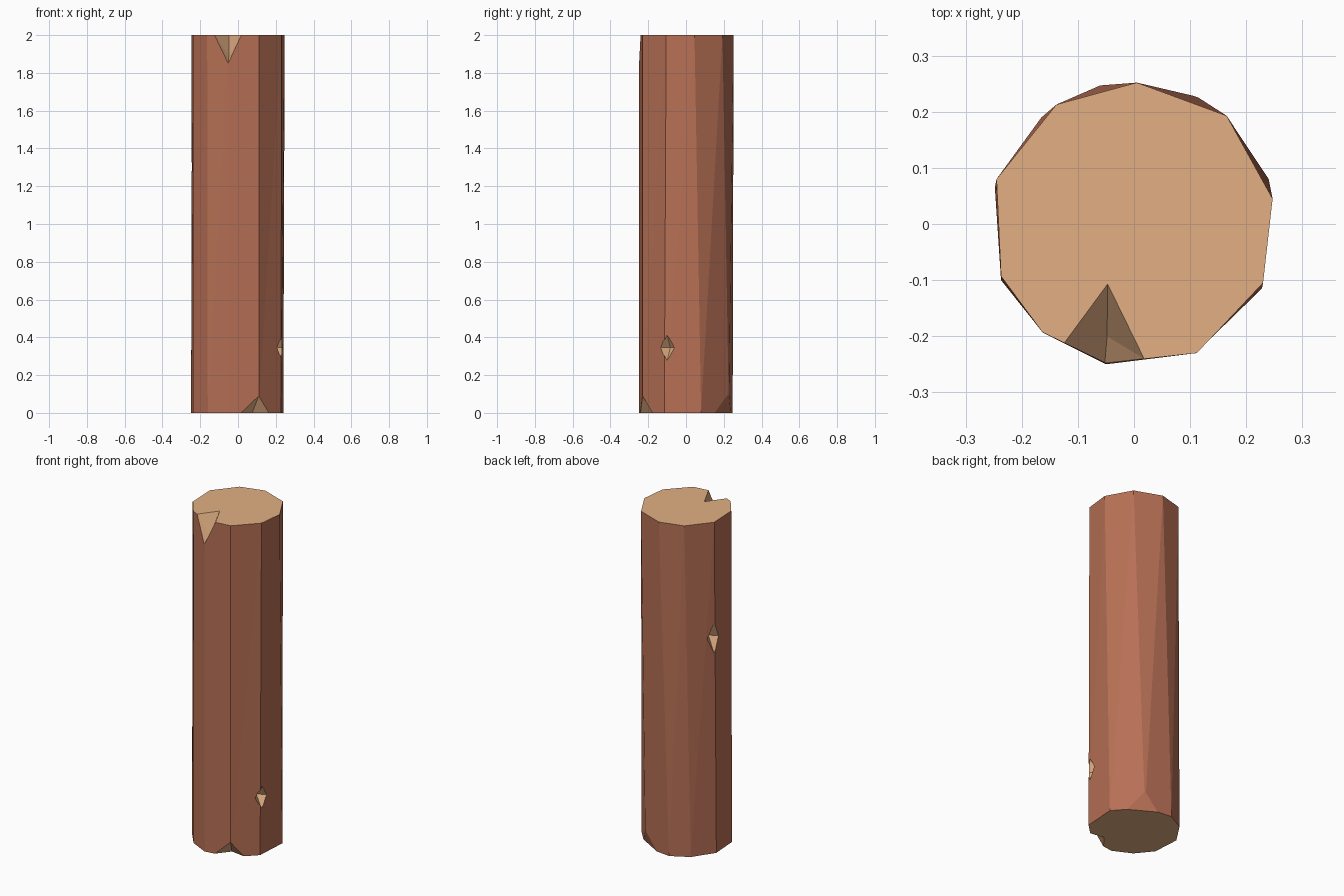
import bpy, bmesh
from mathutils import Vector

if "Cube" in bpy.data.objects:
    bpy.data.objects.remove(bpy.data.objects["Cube"])


def material(name, color):
    m = bpy.data.materials.new(name)
    m.diffuse_color = (*color, 1)
    m.use_nodes = True
    m.node_tree.nodes["Principled BSDF"].inputs["Base Color"].default_value = m.diffuse_color
    return m


bark = material("bark", (0.47, 0.16, 0.09))
wood = material("cut_wood", (0.76, 0.43, 0.23))


def add_object(name, bm, mats):
    bmesh.ops.recalc_face_normals(bm, faces=bm.faces)
    me = bpy.data.meshes.new(name)
    bm.to_mesh(me)
    bm.free()
    for m in mats:
        me.materials.append(m)
    ob = bpy.data.objects.new(name, me)
    bpy.context.collection.objects.link(ob)
    return ob


# Slightly twisted ten-sided trunk
top = [(0.005, 0.252), (0.165, 0.193), (0.247, 0.045), (0.23, -0.105), (0.112, -0.23),
       (-0.05, -0.248), (-0.163, -0.193), (-0.237, -0.093), (-0.245, 0.08), (-0.138, 0.213)]
bottom = [(-0.06, 0.247), (0.112, 0.227), (0.24, 0.08), (0.228, -0.115), (0.11, -0.23),
          (-0.05, -0.25), (-0.16, -0.195), (-0.237, -0.1), (-0.248, 0.065), (-0.165, 0.19)]
bm = bmesh.new()
tv = [bm.verts.new((x, y, 2)) for x, y in top]
bv = [bm.verts.new((x, y, 0)) for x, y in bottom]
for i in range(10):
    j = (i + 1) % 10
    bm.faces.new((bv[i], bv[j], tv[i]))
    bm.faces.new((bv[j], tv[j], tv[i]))
for ring in (tv, bv):
    bm.faces.new(ring).material_index = 1

# Bark-coloured bevel at the back right of the foot
a, b, c = Vector((0.18, 0.15, 0)), Vector((0.03, 0.236, 0)), Vector((0.114, 0.225, 0.1))
n = (b - a).cross(c - a).normalized()
if n.dot(Vector((1, 1, 0))) < 0:
    n = -n
cut = bmesh.ops.bisect_plane(bm, geom=bm.verts[:] + bm.edges[:] + bm.faces[:],
                             plane_co=a, plane_no=n, clear_outer=True)
rim = [e for e in cut["geom_cut"] if isinstance(e, bmesh.types.BMEdge)]
for f in bmesh.ops.contextual_create(bm, geom=rim + [e for e in bm.edges
                                     if e.is_boundary and e not in rim])["faces"]:
    f.material_index = 0
log = add_object("log", bm, [bark, wood])


# Chips cut out of the trunk, showing bare wood
def chip(name, points):
    bm = bmesh.new()
    for p in points:
        bm.verts.new(p)
    bmesh.ops.convex_hull(bm, input=bm.verts[:])
    cutter = add_object(name, bm, [wood])
    cutter.hide_render = True
    mod = log.modifiers.new(name, "BOOLEAN")
    mod.operation = "DIFFERENCE"
    mod.solver = "EXACT"
    mod.material_mode = "TRANSFER"
    mod.object = cutter
    return cutter


def knot(name, centre, normal, depth, width, height):
    c, n = Vector(centre), Vector(normal).normalized()
    t, up = Vector((-n.y, n.x, 0)), Vector((0, 0, 1))
    return chip(name, [c + n * depth, c - n * depth, c + t * width, c - t * width,
                       c + up * height, c - up * height])


cutters = [
    chip("top_chip", [(-0.047, -0.107, 2), (-0.125, -0.213, 2), (0.018, -0.24, 2),
                      (-0.052, -0.248, 1.85), (-0.048, -0.2, 1.89),
                      (-0.055, -0.4, 2), (-0.05, -0.2, 2.3)]),
    chip("foot_chip", [(0.075, -0.165, 0), (0.015, -0.241, 0), (0.165, -0.178, 0),
                       (0.11, -0.23, 0.09), (0.15, -0.34, 0), (0.1, -0.21, -0.2)]),
    knot("right_knot", (0.227, -0.1, 0.345), (1, -0.35, 0), 0.05, 0.045, 0.07),
    knot("left_knot", (-0.243, 0.08, 1.3), (-1, 0.3, 0), 0.05, 0.05, 0.09),
]

# Bake the cuts and remove the cutters
dg = bpy.context.evaluated_depsgraph_get()
mesh = bpy.data.meshes.new_from_object(log.evaluated_get(dg))
log.modifiers.clear()
log.data = mesh
for ob in cutters:
    bpy.data.objects.remove(ob)
